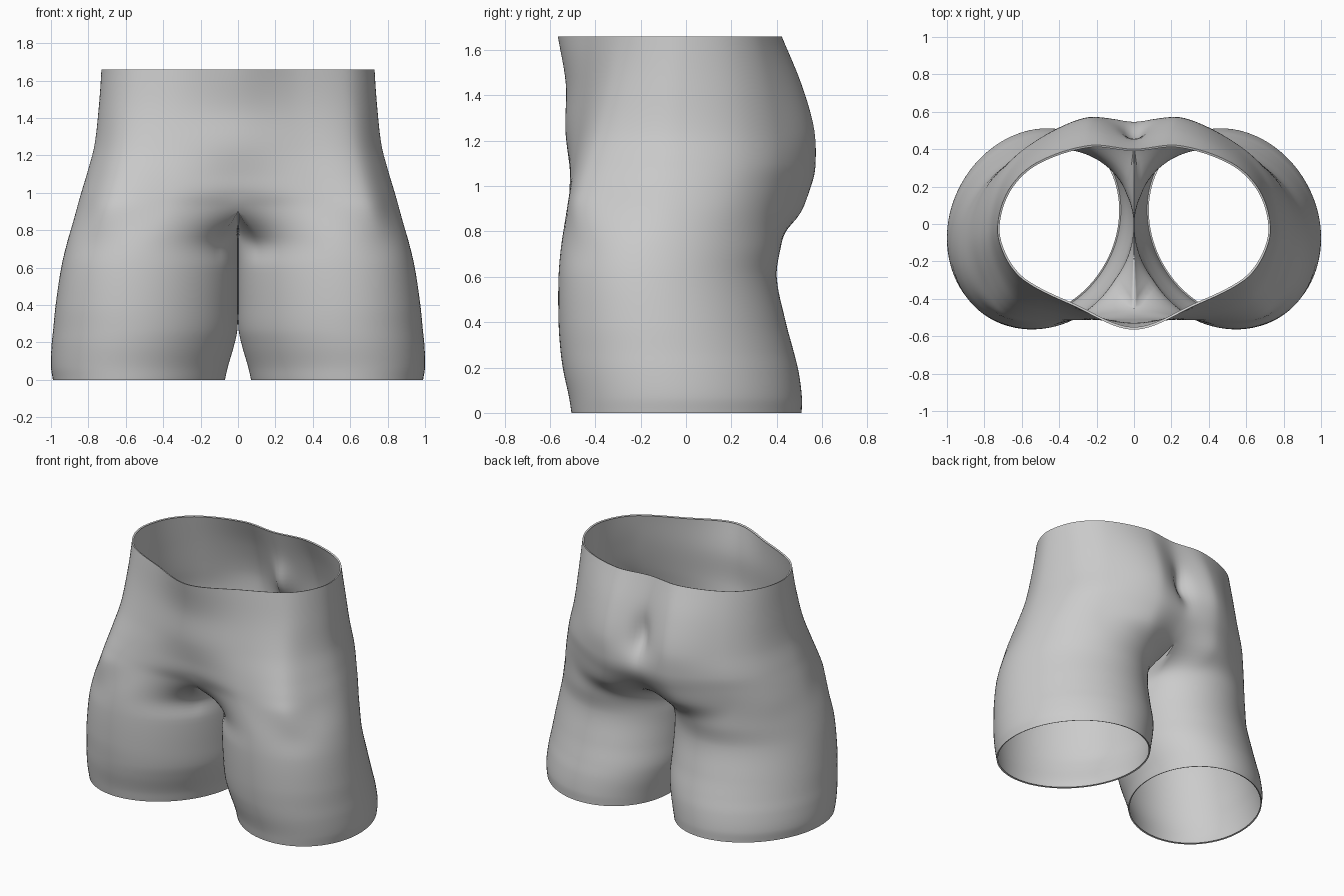
import bpy, bmesh, math
from mathutils import Vector

if "Cube" in bpy.data.objects:
    bpy.data.objects.remove(bpy.data.objects["Cube"])

OUT, INN, STEP = 81, 21, 6      # outer columns, inner thigh columns, rows per level

# Torso: z, half width, side y, front y at centre / 45% / 80%, back y at 72% / 33% / centre
TORSO = [
    (1.66, .730, -.02, -.565, -.435, -.305, .325, .420, .400),
    (1.45, .745, -.03, -.530, -.450, -.345, .370, .507, .460),
    (1.25, .768, -.04, -.532, -.478, -.395, .400, .563, .510),
    (1.10, .808, -.05, -.515, -.500, -.440, .405, .565, .550),
    (1.00, .838, -.06, -.500, -.512, -.470, .385, .545, .530),
    (0.89, .868, -.07, -.455, -.520, -.492, .360, .500, .430),
]
# Leg: z, inner x, outer x, front y, back y
LEG = [
    (.74, .001, .912, -.550, .420),
    (.60, .001, .945, -.562, .400),
    (.40, .001, .975, -.562, .440),
    (.27, .003, .988, -.553, .475),
    (.18, .022, .997, -.540, .497),
    (.07, .054, 1.00, -.516, .511),
    (.00, .070, .990, -.505, .510),
]
SKEW = .065                     # thigh fronts lean outward, backs inward


def spline(pts, ts, t):
    """Smooth curve through pts at the increasing parameters ts."""
    n = len(pts)
    i = max(k for k in range(n - 1) if ts[k] <= t + 1e-9 or k == 0)

    def slope(k):
        a, b = max(k - 1, 0), min(k + 1, n - 1)
        return (pts[b] - pts[a]) / (ts[b] - ts[a])
    h = ts[i + 1] - ts[i]
    u = (t - ts[i]) / h
    return (pts[i] * (2*u**3 - 3*u*u + 1) + slope(i) * h * (u**3 - 2*u*u + u)
            + pts[i + 1] * (3*u*u - 2*u**3) + slope(i + 1) * h * (u**3 - u*u))


def torso_arc(z, w, sy, f0, f1, f2, b2, b1, b0):
    """Half ring from front centre round the side to back centre."""
    half = [Vector(p) for p in (
        (0, f0, z), (.45*w, f1, z), (.8*w, f2, z), (.94*w, sy + .57*(f2-sy), z), (w, sy, z),
        (.92*w, sy + .58*(b2-sy), z), (.72*w, b2, z), (.33*w, b1, z), (0, b0, z))]
    flip = lambda p: Vector((-p.x, p.y, p.z))
    pts = [flip(half[1])] + half + [flip(half[-2])]
    ts = [0]
    for a, b in zip(pts, pts[1:]):
        ts.append(ts[-1] + (b - a).length)
    return [spline(pts, ts, ts[1] + (ts[-2] - ts[1]) * k / (OUT - 1)) for k in range(OUT)]


def leg_ring(z, x0, x1, y0, y1):
    """Closed oval: outer arc from front to back, then the inner thigh back to front."""
    corner = math.radians(150)
    angles = [-corner + 2 * corner * k / (OUT - 1) for k in range(OUT)]
    angles += [corner + (2*math.pi - 2*corner) * k / (INN + 1) for k in range(1, INN + 1)]
    rx = math.sqrt(((x1 - x0) / 2) ** 2 - SKEW ** 2)
    return [Vector(((x0+x1)/2 + rx * math.cos(a) - SKEW * math.sin(a),
                    (y0+y1)/2 + (y1-y0)/2 * math.sin(a), z)) for a in angles]


# Rings through the levels; the lowest torso ring gains the crotch line
torso = [torso_arc(*r) for r in TORSO]
for p in torso[-1]:
    p.z -= .03 * p.y
front, back = torso[-1][0], torso[-1][-1]
crotch = []
for k in range(1, INN + 1):
    p = back.lerp(front, k / (INN + 1))
    p.z -= .08 * math.sin(math.pi * k / (INN + 1))
    crotch.append(p)
legs = [leg_ring(*r) for r in LEG]

levels = [r[0] for r in TORSO] + [r[0] for r in LEG]
params = [levels[0] - z for z in levels]
nt = len(TORSO) - 1


def column(pts, ts):
    rows = []
    for a, b in zip(ts, ts[1:]):
        rows += [spline(pts, ts, a + (b - a) * k / STEP) for k in range(STEP)]
    return rows + [pts[-1]]


cols = [column([r[c] for r in torso + legs], params) for c in range(OUT)]
cols += [column([crotch[c]] + [r[OUT + c] for r in legs], params[nt:]) for c in range(INN)]

# Narrow groove down the back centre
for col in cols[OUT // 2:OUT]:
    for p in col:
        if p.z > 1:
            p.y -= .05 * math.exp(-(p.x / .06) ** 2 - ((p.z - 1.27) / .13) ** 2)

# Half of the shell
bm = bmesh.new()
grid = []
for c, col in enumerate(cols):
    col = list(col)
    for p in col:
        p.x = max(p.x, 0)
    if c < OUT:                                      # turned-in waist hem
        top = col[0]
        col.insert(0, Vector((top.x * .985, top.y * .975, top.z - .004)))
        pad = 0
    else:
        pad = nt * STEP + 1
    end = col[-1]                                    # turned-in leg hem
    mid = Vector((.53, 0, .004))
    col.append(mid + (end - mid) * .98)
    col[-1].z = .004
    grid.append([None] * pad + [bm.verts.new(p) for p in col])
split = nt * STEP + 1
rows = len(grid[0])
for r in range(rows - 1):
    count = OUT - 1 if r < split else OUT + INN
    for c in range(count):
        d = (c + 1) % (OUT + INN)
        bm.faces.new((grid[c][r], grid[c][r+1], grid[d][r+1], grid[d][r]))
bmesh.ops.recalc_face_normals(bm, faces=bm.faces)
side = max(bm.faces, key=lambda f: f.calc_center_median().x)
if side.normal.x < 0:
    bmesh.ops.reverse_faces(bm, faces=bm.faces)

mesh = bpy.data.meshes.new("hip_shell")
bm.to_mesh(mesh)
bm.free()
shell = bpy.data.objects.new("hip_shell", mesh)
bpy.context.collection.objects.link(shell)

grey = bpy.data.materials.new("plain grey")
grey.diffuse_color = (.6, .6, .6, 1)
grey.use_nodes = True
grey.node_tree.nodes["Principled BSDF"].inputs["Base Color"].default_value = grey.diffuse_color
mesh.materials.append(grey)

# Mirror to the other side
mirror = shell.modifiers.new("mirror", 'MIRROR')
mirror.use_clip = True
mirror.merge_threshold = .0005

bpy.context.view_layer.objects.active = shell
shell.select_set(True)
bpy.ops.object.shade_smooth_by_angle(angle=math.radians(50))
